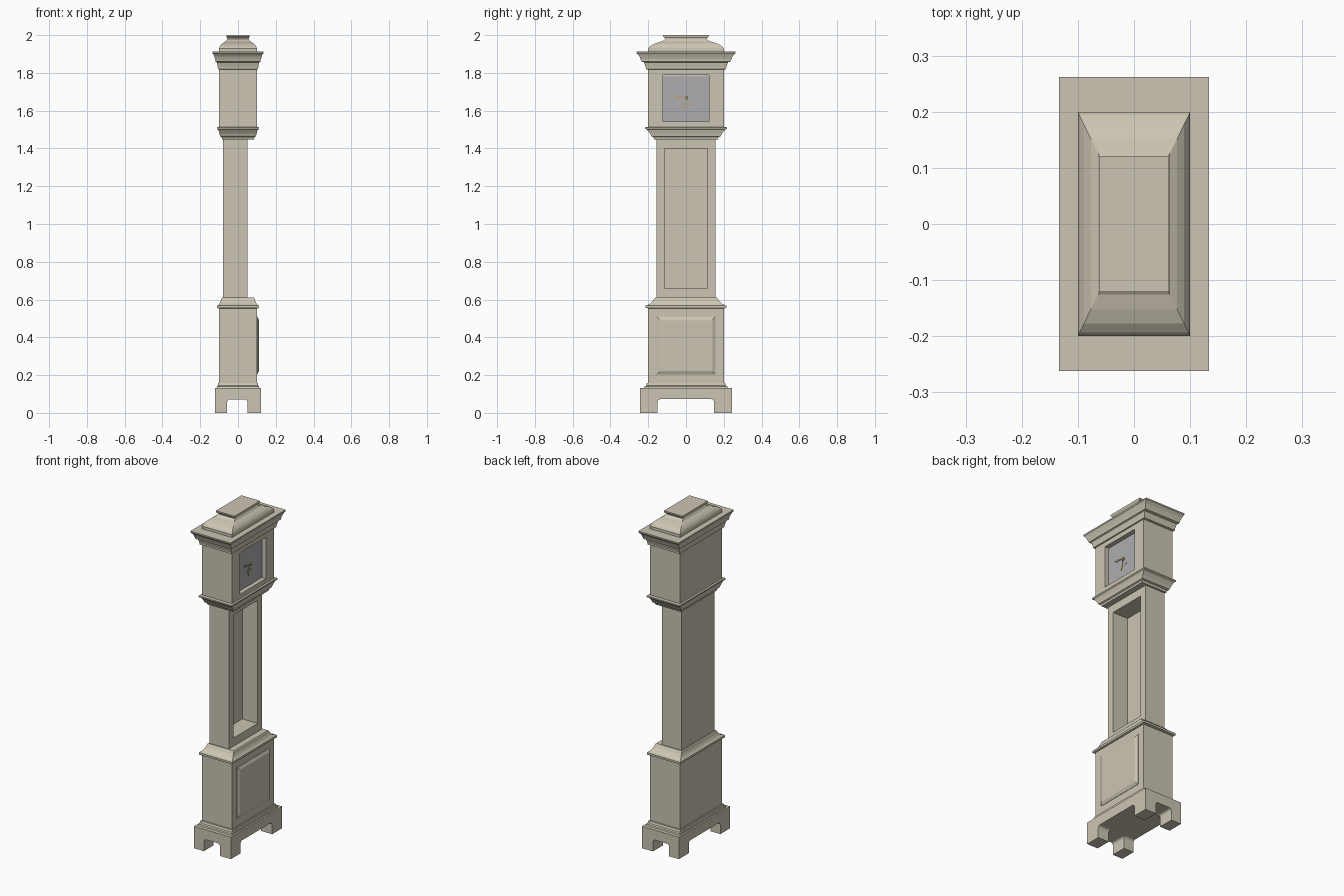
import bpy, bmesh, math
from mathutils import Vector

if "Cube" in bpy.data.objects:
    bpy.data.objects.remove(bpy.data.objects["Cube"])


def material(name, rgb):
    m = bpy.data.materials.new(name)
    m.diffuse_color = (*rgb, 1)
    m.use_nodes = True
    m.node_tree.nodes["Principled BSDF"].inputs["Base Color"].default_value = m.diffuse_color
    return m


WOOD = material("wood", (0.60, 0.56, 0.45))
STEEL = material("dial_grey", (0.42, 0.42, 0.44))
BRASS = material("brass", (0.50, 0.38, 0.14))


def loft(name, rings, mat=WOOD):
    """Skin a row of equal-sized point rings and cap both ends."""
    bm = bmesh.new()
    rows = [[bm.verts.new(p) for p in r] for r in rings]
    n = len(rows[0])
    for a, b in zip(rows, rows[1:]):
        for i in range(n):
            j = (i + 1) % n
            bm.faces.new((a[i], a[j], b[j], b[i]))
    bm.faces.new(rows[0][::-1])
    bm.faces.new(rows[-1])
    bmesh.ops.recalc_face_normals(bm, faces=bm.faces)
    me = bpy.data.meshes.new(name)
    bm.to_mesh(me)
    bm.free()
    me.materials.append(mat)
    ob = bpy.data.objects.new(name, me)
    bpy.context.collection.objects.link(ob)
    return ob


def moulding(name, profile):
    """Rectangular moulding from (half x, half y, z) steps."""
    return loft(name, [[(-x, -y, z), (x, -y, z), (x, y, z), (-x, y, z)]
                       for x, y, z in profile])


def x_stack(name, steps, mat=WOOD):
    """Rectangles (x, half y, z low, z high) skinned along x."""
    return loft(name, [[(x, -y, a), (x, y, a), (x, y, b), (x, -y, b)]
                       for x, y, a, b in steps], mat)


def arch(lo, hi, h, r):
    """Opening outline with rounded upper corners."""
    pts = [(lo, -0.05)]
    for cx, start in ((lo + r, 180), (hi - r, 90)):
        for k in range(5):
            t = math.radians(start - 22.5 * k)
            pts.append((cx + r * math.cos(t), h - r + r * math.sin(t)))
    return pts + [(hi, -0.05)]


# Bracket base with an arched opening on every side
base = moulding("base", [(0.123, 0.243, 0), (0.123, 0.243, 0.132)])
cutters = [
    loft("side_arch_cutter", [[(u, y, z) for u, z in arch(-0.057, 0.05, 0.072, 0.015)]
                              for y in (-0.4, 0.4)]),
    loft("front_arch_cutter", [[(x, u, z) for u, z in arch(-0.151, 0.149, 0.0725, 0.016)]
                               for x in (-0.3, 0.3)]),
]
for c in cutters:
    mod = base.modifiers.new("arch", 'BOOLEAN')
    mod.operation, mod.solver, mod.object = 'DIFFERENCE', 'EXACT', c
bpy.context.view_layer.objects.active = base
for mod in list(base.modifiers):
    bpy.ops.object.modifier_apply(modifier=mod.name)
for c in cutters:
    bpy.data.objects.remove(c)

# Lower case and its mouldings
moulding("base_moulding", [(0.113, 0.222, 0.13), (0.112, 0.219, 0.14), (0.107, 0.211, 0.144),
                           (0.105, 0.207, 0.157), (0.100, 0.200, 0.158)])
moulding("lower_case", [(0.10, 0.20, 0.13), (0.10, 0.20, 0.56)])
moulding("waist_moulding", [(0.100, 0.200, 0.553), (0.110, 0.215, 0.556), (0.110, 0.215, 0.568),
                            (0.104, 0.203, 0.571), (0.097, 0.188, 0.580), (0.091, 0.175, 0.593),
                            (0.088, 0.167, 0.606), (0.085, 0.163, 0.610)])

# Raised panel on the lower case
x_stack("lower_panel", [(0.095, 0.155, 0.202, 0.510), (0.102, 0.155, 0.202, 0.510),
                        (0.110, 0.140, 0.219, 0.494), (0.111, 0.135, 0.224, 0.489)])

# Trunk with a deep open front
x_stack("trunk", [(-0.08, 0.157, 0.60, 1.46), (0.05, 0.157, 0.60, 1.46),
                  (0.05, 0.115, 0.66, 1.40), (-0.052, 0.115, 0.66, 1.40)])

# Hood with a shallow dial recess
moulding("hood_lower_moulding", [(0.085, 0.168, 1.448), (0.087, 0.173, 1.460), (0.095, 0.183, 1.464),
                                 (0.098, 0.190, 1.478), (0.104, 0.205, 1.498), (0.110, 0.217, 1.504),
                                 (0.110, 0.217, 1.512), (0.100, 0.200, 1.514)])
x_stack("hood", [(-0.10, 0.20, 1.505, 1.83), (0.10, 0.20, 1.505, 1.83),
                 (0.10, 0.122, 1.542, 1.79), (0.072, 0.122, 1.542, 1.79)])
moulding("cornice", [(0.100, 0.200, 1.818), (0.107, 0.213, 1.820), (0.107, 0.213, 1.828),
                     (0.112, 0.222, 1.856), (0.120, 0.236, 1.860), (0.120, 0.239, 1.870),
                     (0.126, 0.247, 1.888), (0.131, 0.257, 1.900), (0.134, 0.262, 1.904),
                     (0.134, 0.262, 1.912)])

# Curved roof and its flared cap
moulding("roof", [(0.100, 0.200, 1.905), (0.100, 0.200, 1.928), (0.097, 0.193, 1.938),
                  (0.089, 0.177, 1.950), (0.077, 0.152, 1.960), (0.064, 0.126, 1.967),
                  (0.058, 0.113, 1.976), (0.056, 0.108, 1.980)])
moulding("roof_cap", [(0.056, 0.108, 1.976), (0.057, 0.111, 1.984), (0.061, 0.118, 1.989),
                      (0.062, 0.121, 1.992), (0.062, 0.121, 2.0)])

# Dial
x_stack("dial", [(0.070, 0.1215, 1.5425, 1.782), (0.075, 0.1215, 1.5425, 1.782)], STEEL)


def plate(name, outline, x0, x1):
    """Flat brass piece extruded off the dial."""
    return loft(name, [[(x, y, z) for y, z in outline] for x in (x0, x1)], BRASS)


def hand(name, tip, x, width):
    """Slim hand with a diamond near its tip."""
    o, d = Vector((0.003, 1.668)), Vector(tip) - Vector((0.003, 1.668))
    n = Vector((-d.y, d.x)).normalized()
    half = [(0, .25), (.5, .2), (.65, 1), (.82, .2)]
    pts = [o + d * t + n * w * width for t, w in half] + [o + d]
    pts += [o + d * t - n * w * width for t, w in half[::-1]]
    plate(name, [tuple(p) for p in pts], x, x + 0.002)


def disc(cy, cz, r, n=12):
    return [(cy + r * math.cos(math.tau * k / n), cz + r * math.sin(math.tau * k / n))
            for k in range(n)]


# Hands, hub and winding bosses
hand("minute_hand", (-0.064, 1.678), 0.080, 0.009)
hand("hour_hand", (-0.014, 1.603), 0.077, 0.008)
plate("hand_hub", disc(0.003, 1.668, 0.009), 0.074, 0.084)
for side, y in (("left", -0.017), ("right", 0.020)):
    plate(side + "_winding_boss", disc(y, 1.633, 0.006), 0.074, 0.077)
